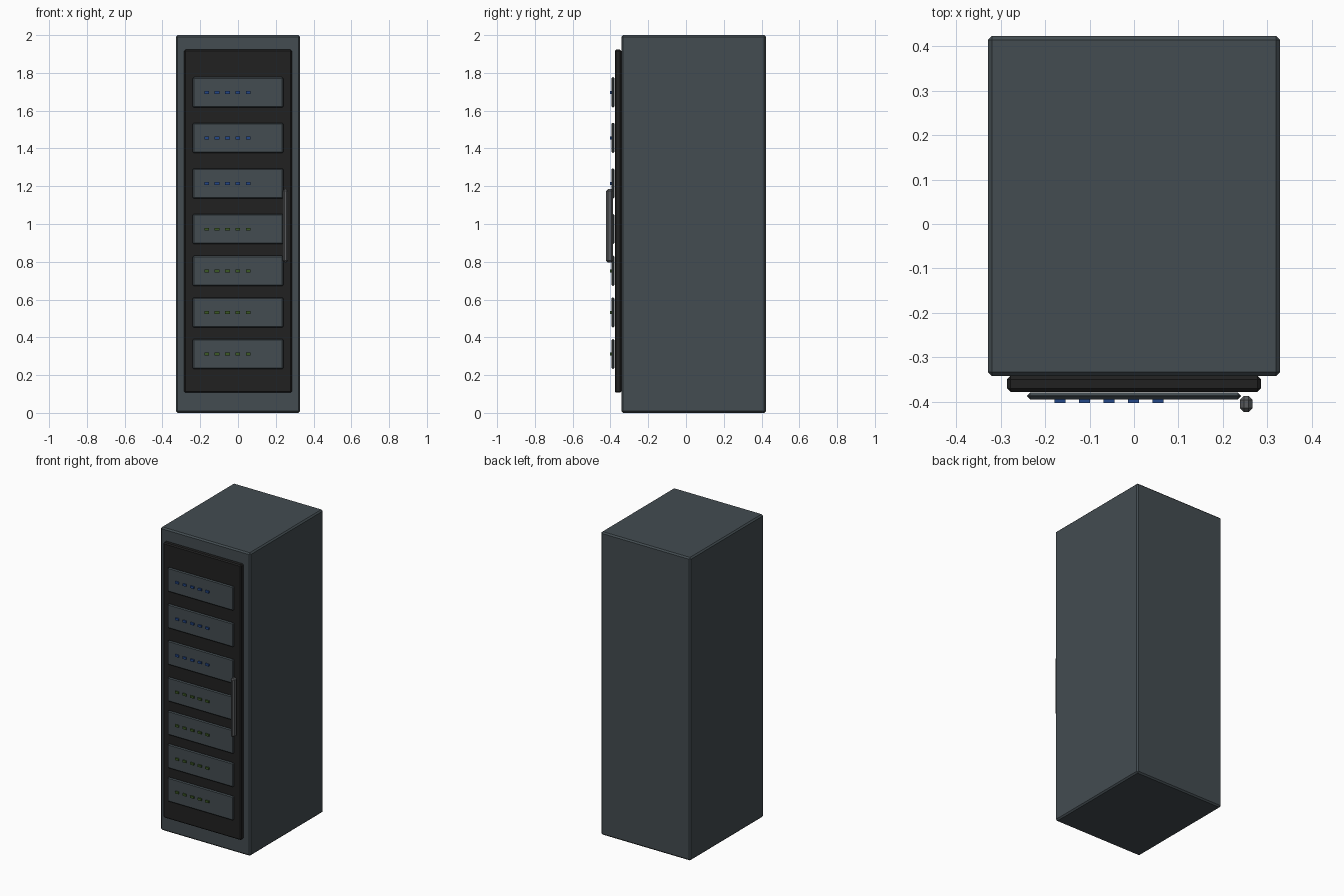
import bpy, bmesh

if "Cube" in bpy.data.objects:
    bpy.data.objects.remove(bpy.data.objects["Cube"])


def material(name, rgb):
    m = bpy.data.materials.new(name)
    m.diffuse_color = (*rgb, 1.0)
    m.use_nodes = True
    m.node_tree.nodes["Principled BSDF"].inputs["Base Color"].default_value = m.diffuse_color
    return m


slate = material("slate_grey", (0.056, 0.072, 0.082))
black = material("door_black", (0.015, 0.015, 0.015))
steel = material("handle_grey", (0.10, 0.105, 0.11))
blue = material("light_blue", (0.018, 0.065, 0.25))
green = material("light_green", (0.045, 0.10, 0.018))


def box(name, lo, hi, mat, bevel=0.0):
    """Box between two corners, with an optional flat chamfer."""
    bm = bmesh.new()
    bmesh.ops.create_cube(bm, size=1.0)
    for v in bm.verts:
        v.co = [(a + b) / 2 + c * (b - a) for a, b, c in zip(lo, hi, v.co)]
    if bevel:
        bmesh.ops.bevel(bm, geom=bm.edges[:], offset=bevel, segments=1,
                        profile=0.5, affect='EDGES')
    bmesh.ops.recalc_face_normals(bm, faces=bm.faces[:])
    me = bpy.data.meshes.new(name)
    bm.to_mesh(me)
    bm.free()
    me.materials.append(mat)
    ob = bpy.data.objects.new(name, me)
    bpy.context.collection.objects.link(ob)
    return ob


# cabinet and front door
box("cabinet", (-0.328, -0.342, 0), (0.328, 0.423, 2.0), slate, 0.009)
box("door", (-0.285, -0.377, 0.107), (0.285, -0.342, 1.923), black, 0.007)

# vertical handle with octagonal section
box("door_handle", (0.238, -0.423, 0.797), (0.266, -0.386, 1.184), steel, 0.009)

# drive units with a row of five indicator lights each
for i, z in enumerate((1.697, 1.456, 1.215, 0.973, 0.752, 0.532, 0.312)):
    box(f"drive_panel_{i + 1}", (-0.24, -0.394, z - 0.08),
        (0.24, -0.379, z + 0.08), slate, 0.006)
    for j in range(5):
        x = -0.166 + 0.055 * j
        box(f"indicator_{i + 1}_{j + 1}", (x - 0.0125, -0.402, z - 0.0075),
            (x + 0.0125, -0.393, z + 0.0065), blue if i < 3 else green)
